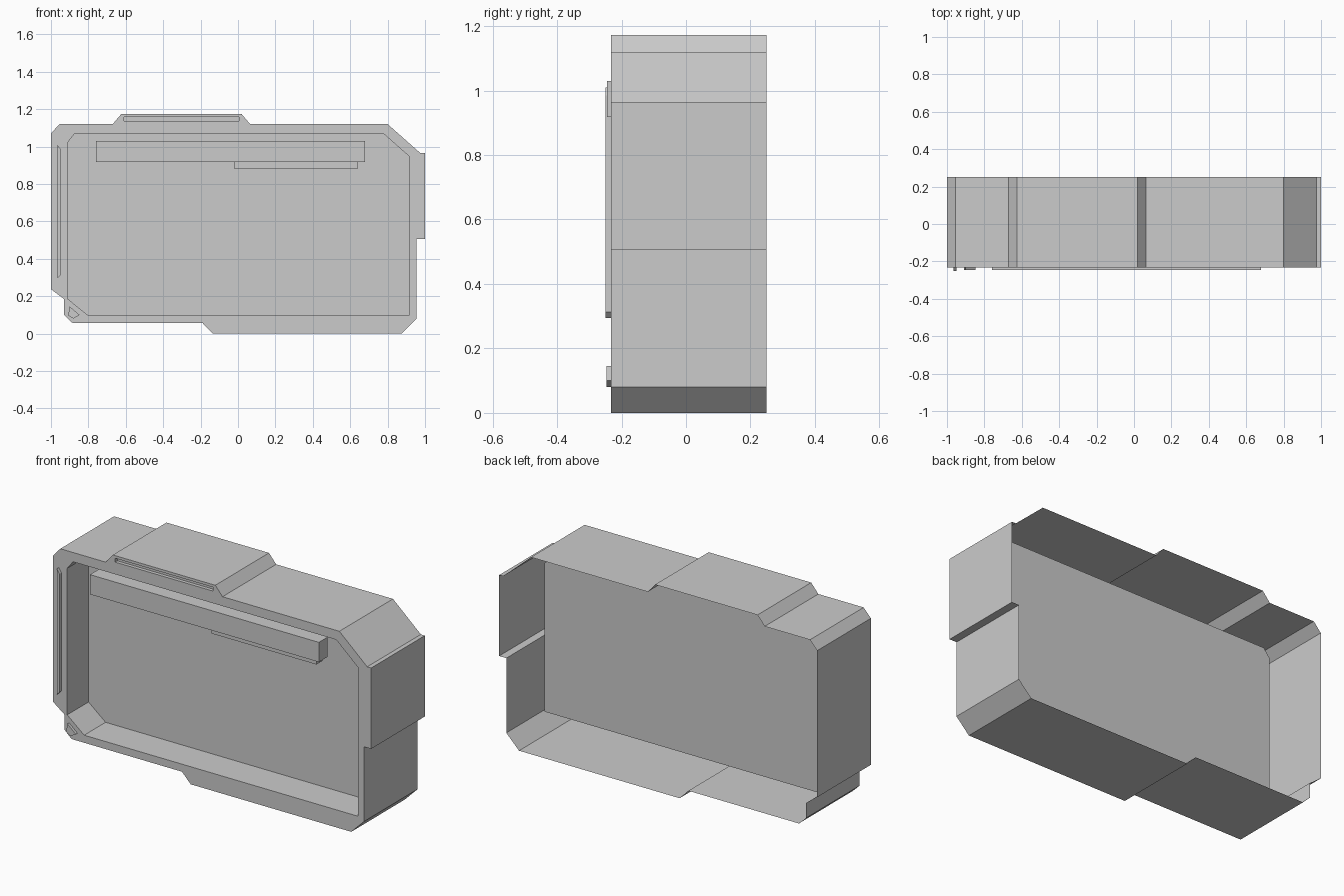
import bpy, bmesh

if "Cube" in bpy.data.objects:
    bpy.data.objects.remove(bpy.data.objects["Cube"])

FRONT, PANEL, BACK = -0.232, -0.04, 0.25


def add_object(name, bm):
    mesh = bpy.data.meshes.new(name)
    bm.to_mesh(mesh)
    bm.free()
    obj = bpy.data.objects.new(name, mesh)
    bpy.context.collection.objects.link(obj)
    return obj


def loop(bm, points, y):
    verts = [bm.verts.new((x, y, z)) for x, z in points]
    edges = [bm.edges.new((verts[i - 1], verts[i])) for i in range(len(verts))]
    return verts, edges


def walls(bm, a, b):
    for i in range(len(a)):
        bm.faces.new((a[i - 1], a[i], b[i], b[i - 1]))


def prism(name, points, y0, y1):
    bm = bmesh.new()
    a, _ = loop(bm, points, y0)
    b, _ = loop(bm, points, y1)
    walls(bm, a, b)
    bm.faces.new(a)
    bm.faces.new(b)
    bmesh.ops.recalc_face_normals(bm, faces=bm.faces)
    return add_object(name, bm)


def rect(x0, x1, z0, z1):
    return [(x0, z0), (x1, z0), (x1, z1), (x0, z1)]


# Profiles seen from the front (x, z)
outer = [(-1, 1.07), (-.955, 1.12), (-.67, 1.12), (-.625, 1.173), (.02, 1.173),
         (.065, 1.12), (.80, 1.12), (.975, .965), (1, .965), (1, .505),
         (.955, .505), (.955, .08), (.875, 0), (-.135, 0), (-.19, .057),
         (-.885, .057), (-.93, .10), (-.93, .185), (-1, .237)]
inner = [(-.912, 1.02), (-.875, 1.067), (.78, 1.067), (.918, .945),
         (.918, .10), (-.805, .10), (-.912, .187)]
slot = rect(-.61, .005, 1.136, 1.158)

# Frame shell: open at the back, recessed screen panel and top slot in front
bm = bmesh.new()
rim_edges = []
for points, depth, capped in ((outer, BACK, False), (inner, PANEL, True),
                              (slot, FRONT + .02, True)):
    near, edges = loop(bm, points, FRONT)
    far, _ = loop(bm, points, depth)
    rim_edges += edges
    walls(bm, near, far)
    if capped:
        bm.faces.new(far)
bmesh.ops.triangle_fill(bm, edges=rim_edges, use_beauty=True, normal=(0, -1, 0))
bmesh.ops.recalc_face_normals(bm, faces=bm.faces)
bm.normal_update()
panel = max(bm.faces, key=lambda f: f.calc_area() if abs(f.normal.y) > .9 else 0)
if panel.normal.y > 0:
    bmesh.ops.reverse_faces(bm, faces=bm.faces)
add_object("screen_frame", bm)

# Floating bars in front of the screen
prism("header_bar", rect(-.76, .68, .918, 1.03), -.245, -.165)
prism("header_bar_tab", rect(-.02, .64, .88, .918), -.21, -.155)

# Raised trim on the rim
prism("left_trim_strip", [(-.965, 1.01), (-.948, .985), (-.948, .313), (-.965, .295)],
      -.25, FRONT + .005)
prism("corner_trim", [(-.90, .145), (-.847, .10), (-.88, .08), (-.908, .097)],
      -.247, FRONT + .005)
